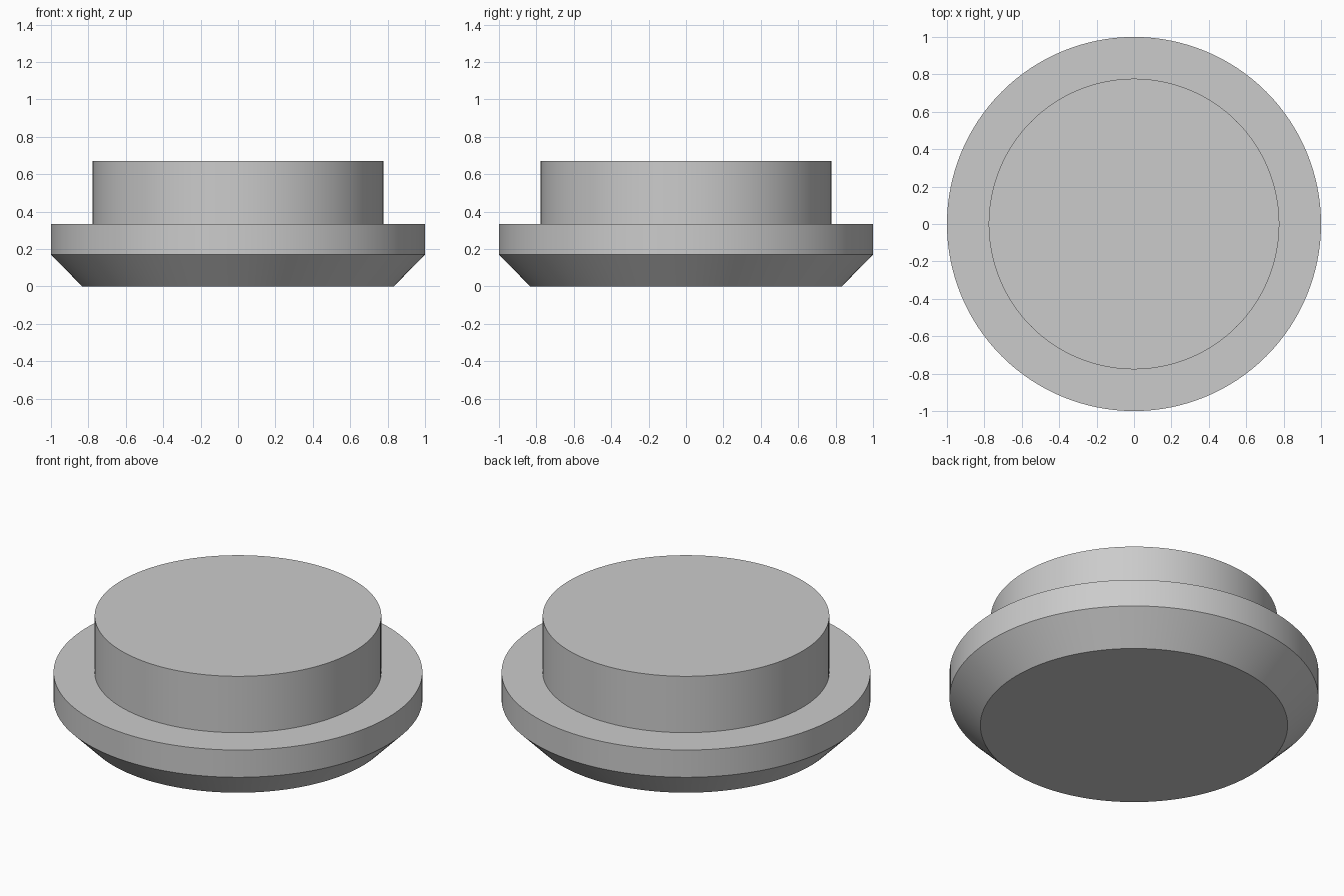
import bpy
import bmesh
import math

cube = bpy.data.objects.get("Cube")
if cube:
    bpy.data.objects.remove(cube, do_unlink=True)

SEGMENTS = 128

# Plain grey material
grey = bpy.data.materials.new("plain_grey")
grey.use_nodes = True
colour = (0.6, 0.6, 0.6, 1)
grey.diffuse_color = colour
grey.node_tree.nodes["Principled BSDF"].inputs["Base Color"].default_value = colour


def lathe(name, profile):
    """Closed solid turned from (radius, height) points, bottom to top."""
    bm = bmesh.new()
    rings = []
    for radius, z in profile:
        angles = [math.tau * i / SEGMENTS for i in range(SEGMENTS)]
        rings.append([bm.verts.new((radius * math.cos(a), radius * math.sin(a), z))
                      for a in angles])
    for low, high in zip(rings, rings[1:]):
        for i in range(SEGMENTS):
            j = (i + 1) % SEGMENTS
            bm.faces.new((low[i], low[j], high[j], high[i]))
    bm.faces.new(rings[0][::-1])
    bm.faces.new(rings[-1])
    mesh = bpy.data.meshes.new(name)
    bm.to_mesh(mesh)
    bm.free()
    mesh.materials.append(grey)
    obj = bpy.data.objects.new(name, mesh)
    bpy.context.collection.objects.link(obj)
    bpy.ops.object.select_all(action='DESELECT')
    obj.select_set(True)
    bpy.context.view_layer.objects.active = obj
    bpy.ops.object.shade_smooth_by_angle(angle=math.radians(30))
    return obj


# One turned body: chamfered flange with a narrower plug on top
lathe("flanged_plug", [(0.833, 0), (1, 0.17), (1, 0.333), (0.777, 0.333), (0.777, 0.67)])
